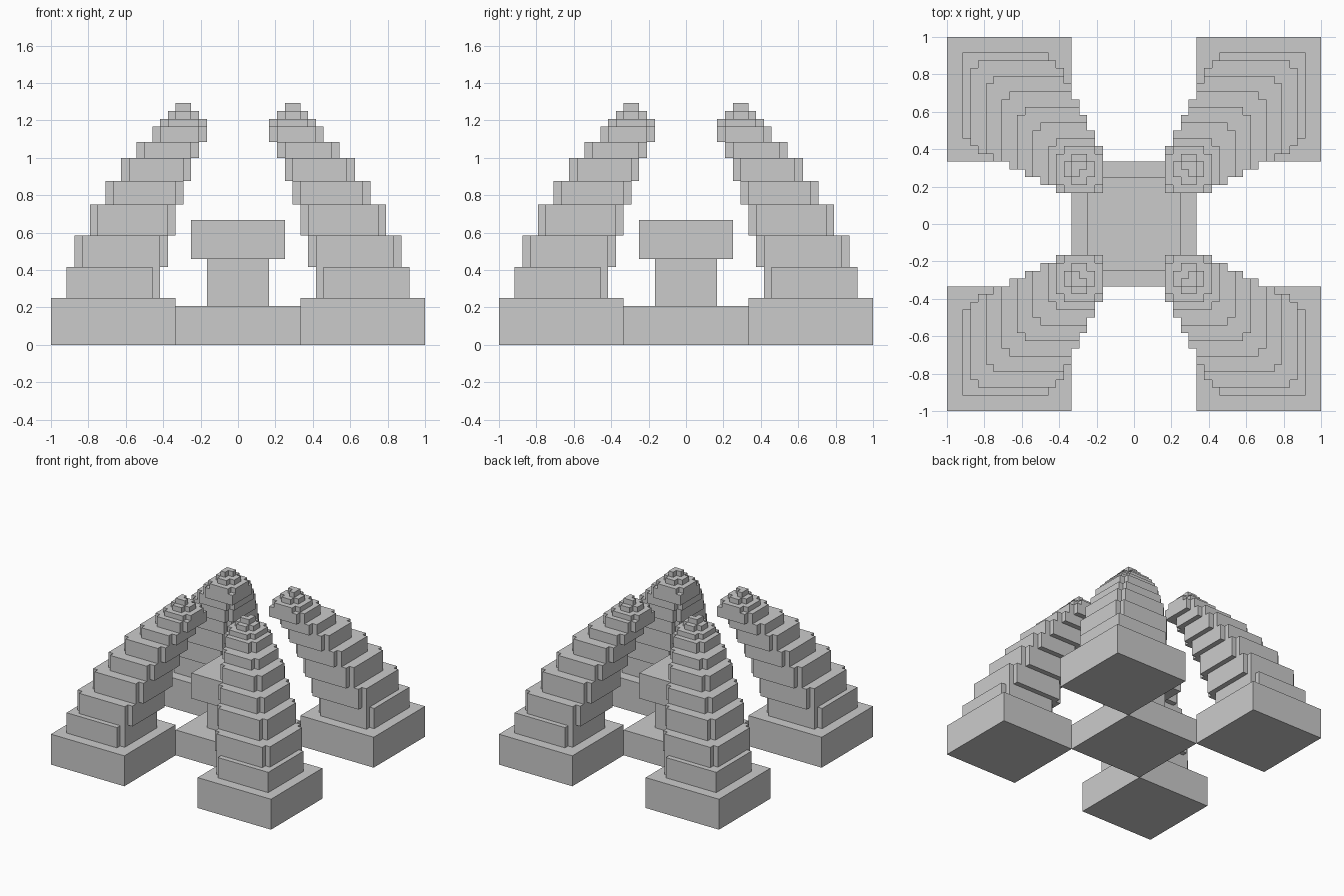
import bpy, bmesh

if "Cube" in bpy.data.objects:
    bpy.data.objects.remove(bpy.data.objects["Cube"])

U = 1 / 24  # grid unit of the blocky style


def prism(bm, outline, z0, z1):
    """Extrude a flat outline (grid units) from z0 to z1."""
    verts = [bm.verts.new((x * U, y * U, z0 * U)) for x, y in outline]
    face = bm.faces.new(verts)
    top = bmesh.ops.extrude_face_region(bm, geom=[face])
    moved = [g for g in top["geom"] if isinstance(g, bmesh.types.BMVert)]
    bmesh.ops.translate(bm, verts=moved, vec=(0, 0, (z1 - z0) * U))


def square(a, b):
    return [(a, a), (b, a), (b, b), (a, b)]


def notched(a, b, inner=1, outer=1):
    """Square a..b with a one-unit step cut from its corners."""
    pts = [(a, a + 1), (a + 1, a + 1), (a + 1, a)] if inner else [(a, a)]
    pts += [(b - 1, a), (b - 1, a + 1), (b, a + 1)]
    pts += [(b, b - 1), (b - 1, b - 1), (b - 1, b)] if outer else [(b, b)]
    pts += [(a + 1, b), (a + 1, b - 1), (a, b - 1)]
    return pts


def build(name, layers, mirrored=False):
    bm = bmesh.new()
    for outline, z0, z1 in layers:
        prism(bm, outline, z0, z1)
    bmesh.ops.recalc_face_normals(bm, faces=bm.faces)
    mesh = bpy.data.meshes.new(name)
    bm.to_mesh(mesh)
    bm.free()
    obj = bpy.data.objects.new(name, mesh)
    bpy.context.collection.objects.link(obj)
    if mirrored:
        mod = obj.modifiers.new("four_corners", "MIRROR")
        mod.use_axis = (True, True, False)
        mod.use_mirror_merge = False
    return obj


# Central floor slab and pedestal
build("floor_slab", [(square(-8, 8), 0, 5)])
build("pedestal_column", [(square(-4, 4), 5, 11)])
build("pedestal_top", [(square(-6, 6), 11, 16)])

# Four corner plinths
build("corner_plinths", [(square(8, 24), 0, 6)], True)

# Four horns leaning inwards, stacked from shrinking slabs
build("horns", [
    (notched(10, 22, outer=0), 6, 10),
    (notched(9, 21), 10, 14),
    (notched(8, 19), 14, 18),
    (notched(7, 17), 18, 21),
    (notched(6, 15), 21, 24),
    (notched(5, 13), 24, 26),
    (notched(4, 11, inner=0), 26, 28),
], True)

# Rounded horn tips
build("horn_tips", [
    (notched(4, 10), 28, 29),
    (notched(5, 9), 29, 30),
    ([(7, 6), (8, 6), (8, 8), (6, 8), (6, 7), (7, 7)], 30, 31),
], True)
